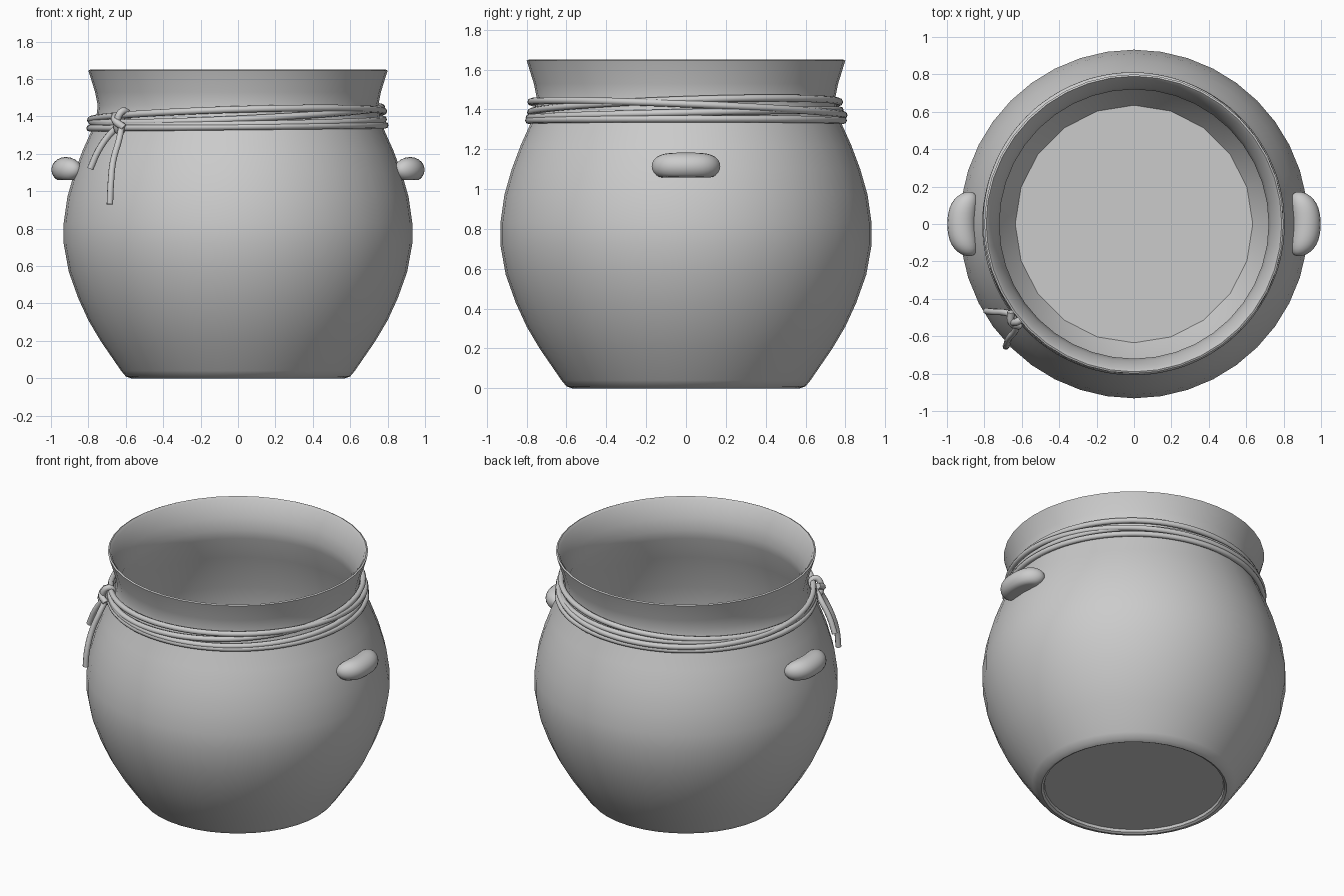
import bpy
import bmesh
from math import sin, cos, pi, radians
from mathutils import Vector

cube = bpy.data.objects.get("Cube")
if cube:
    bpy.data.objects.remove(cube, do_unlink=True)

SIDES = 40
CORD = 0.018

# Radius and height pairs, from foot to lip, then down the inside
OUTER = [(0.57, 0.0), (0.60, 0.01), (0.625, 0.04), (0.735, 0.2), (0.80, 0.31),
         (0.855, 0.43), (0.905, 0.57), (0.932, 0.72), (0.932, 0.83), (0.912, 0.97),
         (0.875, 1.1), (0.83, 1.22), (0.785, 1.32), (0.757, 1.4), (0.75, 1.46),
         (0.764, 1.53), (0.795, 1.63), (0.80, 1.645)]
INNER = [(0.79, 1.65), (0.776, 1.635), (0.735, 1.53), (0.72, 1.45), (0.73, 1.39),
         (0.78, 1.24), (0.86, 1.0), (0.887, 0.8), (0.865, 0.58), (0.80, 0.38),
         (0.70, 0.19), (0.635, 0.09)]
FOOT = [(0.55, 0.025), (0.555, 0.008)]


def add_mesh(name, bm):
    bmesh.ops.recalc_face_normals(bm, faces=bm.faces)
    mesh = bpy.data.meshes.new(name)
    bm.to_mesh(mesh)
    bm.free()
    obj = bpy.data.objects.new(name, mesh)
    bpy.context.collection.objects.link(obj)
    bpy.ops.object.select_all(action='DESELECT')
    obj.select_set(True)
    bpy.context.view_layer.objects.active = obj
    bpy.ops.object.shade_smooth_by_angle(angle=radians(40))
    return obj


def add_cord(name, points, closed=False, radius=CORD):
    curve = bpy.data.curves.new(name, 'CURVE')
    curve.dimensions = '3D'
    curve.bevel_depth = radius
    curve.bevel_resolution = 2
    curve.resolution_u = 4
    curve.use_fill_caps = True
    spline = curve.splines.new('BEZIER')
    spline.bezier_points.add(len(points) - 1)
    for bp, co in zip(spline.bezier_points, points):
        bp.co = co
        bp.handle_left_type = bp.handle_right_type = 'AUTO'
    spline.use_cyclic_u = closed
    obj = bpy.data.objects.new(name, curve)
    bpy.context.collection.objects.link(obj)
    return obj


def wall_radius(z):
    for (r0, z0), (r1, z1) in zip(OUTER, OUTER[1:]):
        if z0 <= z <= z1:
            return r0 + (r1 - r0) * (z - z0) / (z1 - z0)


# Pot body: one lathed wall with a recessed base and a flat inner floor
bm = bmesh.new()
rings = [[bm.verts.new((r * cos(2 * pi * i / SIDES), r * sin(2 * pi * i / SIDES), z))
          for i in range(SIDES)] for r, z in FOOT + OUTER + INNER]
for low, high in zip(rings, rings[1:]):
    for i in range(SIDES):
        j = (i + 1) % SIDES
        bm.faces.new((low[i], low[j], high[j], high[i]))
floor = rings[-1]
for i in range(1, SIDES, 2):
    floor[i].co = (floor[i - 1].co + floor[(i + 1) % SIDES].co) / 2
bm.faces.new(floor)
bm.faces.new(rings[0])
add_mesh("pot_body", bm)

# Lug handles: blunt bent capsules with a flattened underside
for name, side in (("left_handle", 1), ("right_handle", -1)):
    bm = bmesh.new()
    bmesh.ops.create_uvsphere(bm, u_segments=20, v_segments=18, radius=1)
    for v in bm.verts:
        x, z, y = v.co
        ring = max((x * x + z * z) ** 0.5, 1e-6)
        swell = max(0, 1 - abs(y) ** 4) ** 0.5 / ring
        px = 0.922 + 0.076 * x * swell - 0.04 * y * y
        pz = 1.115 + max(0.068 * z * swell, -0.056)
        v.co = (side * px, 0.172 * y, pz)
    add_mesh(name, bm)

# Cord wraps: tilted loops around the neck, gathered at the knot
KNOT = radians(219)
WRAPS = [(1.345, 0.008, 0, 0.0), (1.378, 0.02, 70, 0.002),
         (1.412, 0.045, 35, 0.004), (1.405, 0.04, -55, 0.012)]
for n, (height, tilt, phase, gap) in enumerate(WRAPS):
    path = []
    for i in range(32):
        a = 2 * pi * i / 32
        z = height + tilt * cos(a - radians(phase))
        r = wall_radius(z) + 0.014 + gap
        path.append((r * cos(a), r * sin(a), z))
    add_cord(f"cord_wrap_{n + 1}", path, closed=True)

# Knot: a vertical loop around the wraps with a bead crossing it
out = Vector((cos(KNOT), sin(KNOT), 0))
across = Vector((-sin(KNOT), cos(KNOT), 0))
centre = out * 0.797 + Vector((0, 0, 1.375))
loop = [centre + out * 0.035 * cos(t) + across * 0.015 * sin(t)
        + Vector((0, 0, 0.055 * sin(t))) for t in (2 * pi * k / 10 for k in range(10))]
add_cord("knot_loop", loop, closed=True, radius=0.02)
add_cord("knot_cross", [centre + across * s + out * d + Vector((0, 0, h))
                        for s, d, h in ((-0.05, 0.01, 0.03), (0, 0.045, 0),
                                        (0.04, 0.02, -0.035))], radius=0.02)

# Loose cord ends hanging from the knot
add_cord("cord_end_short", [(-0.62, -0.5, 1.36), (-0.68, -0.475, 1.31),
                            (-0.745, -0.47, 1.22), (-0.79, -0.465, 1.12)])
add_cord("cord_end_long", [(-0.62, -0.52, 1.36), (-0.635, -0.57, 1.28),
                           (-0.668, -0.61, 1.16), (-0.68, -0.645, 1.04),
                           (-0.685, -0.655, 0.93)])
